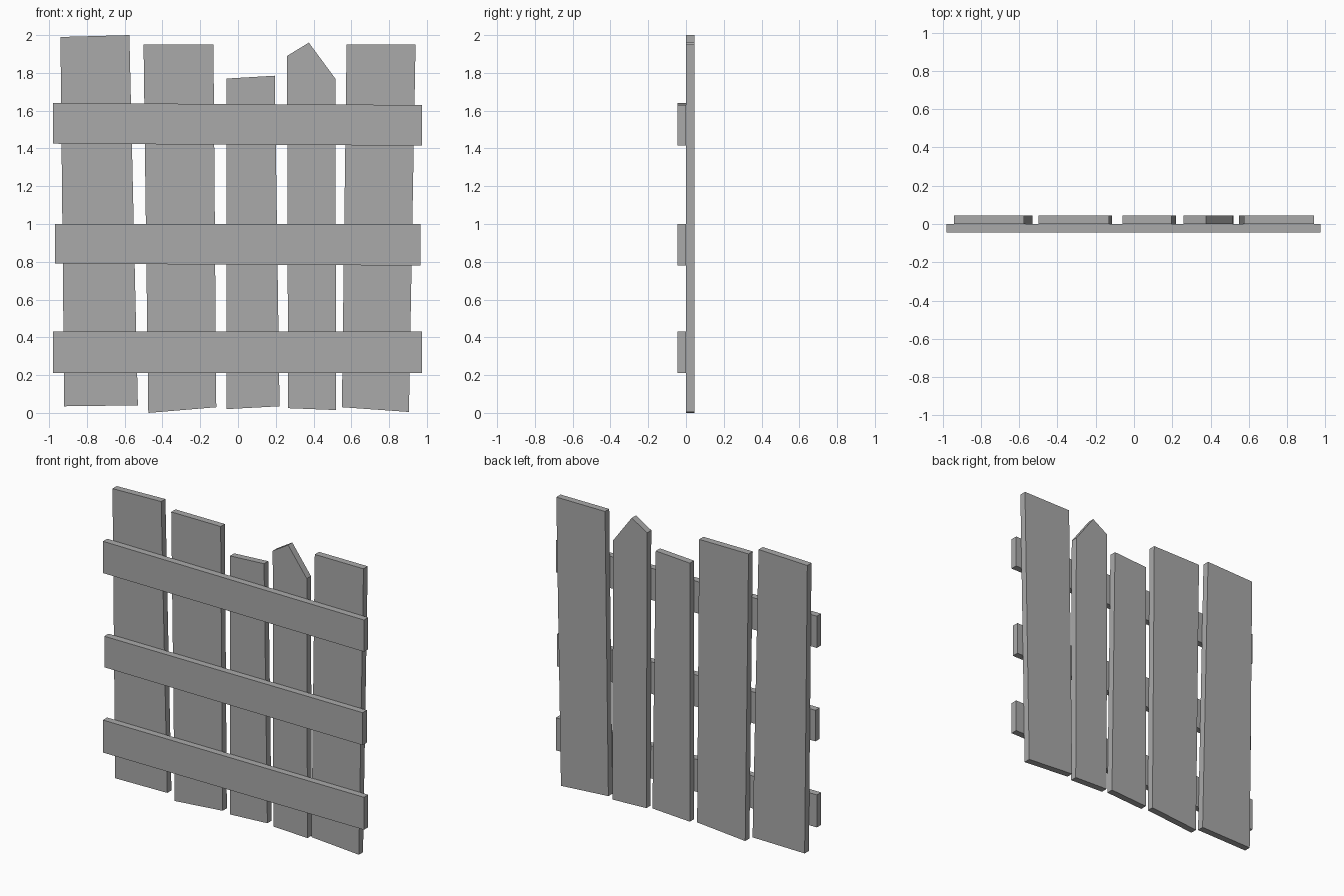
import bpy
import bmesh

cube = bpy.data.objects.get("Cube")
if cube:
    bpy.data.objects.remove(cube, do_unlink=True)

THICK = 0.045

# One plain grey for all boards
grey = bpy.data.materials.new("plain_grey")
grey.use_nodes = True
colour = (0.4, 0.4, 0.4, 1)
grey.diffuse_color = colour
grey.node_tree.nodes["Principled BSDF"].inputs["Base Color"].default_value = colour


def board(name, outline, y_front):
    """Extrude a front outline (x, z) backwards by the board thickness."""
    bm = bmesh.new()
    face = bm.faces.new([bm.verts.new((x, y_front, z)) for x, z in outline])
    extruded = bmesh.ops.extrude_face_region(bm, geom=[face])["geom"]
    moved = [v for v in extruded if isinstance(v, bmesh.types.BMVert)]
    bmesh.ops.translate(bm, verts=moved, vec=(0, THICK, 0))
    bmesh.ops.recalc_face_normals(bm, faces=bm.faces)
    mesh = bpy.data.meshes.new(name)
    bm.to_mesh(mesh)
    bm.free()
    mesh.materials.append(grey)
    obj = bpy.data.objects.new(name, mesh)
    bpy.context.collection.objects.link(obj)


# Upright planks, each cut a little crooked
planks = {
    "plank_far_right": [(-0.94, 1.99), (-0.575, 2.0), (-0.53, 0.04), (-0.92, 0.035)],
    "plank_right": [(-0.5, 1.95), (-0.13, 1.95), (-0.115, 0.03), (-0.475, 0)],
    "plank_middle": [(-0.06, 1.77), (0.195, 1.785), (0.22, 0.035), (-0.06, 0.02)],
    "plank_pointed": [(0.26, 1.89), (0.375, 1.96), (0.515, 1.77), (0.52, 0.015), (0.265, 0.025)],
    "plank_far_left": [(0.575, 1.95), (0.94, 1.95), (0.905, 0.005), (0.55, 0.03)],
}
for name, outline in planks.items():
    board(name, outline, 0)

# Cross rails nailed to the front
rails = {
    "rail_top": [(-0.98, 1.64), (0.975, 1.63), (0.975, 1.415), (-0.98, 1.425)],
    "rail_middle": [(-0.97, 1.0), (0.965, 1.0), (0.965, 0.78), (-0.97, 0.79)],
    "rail_bottom": [(-0.98, 0.43), (0.975, 0.43), (0.975, 0.21), (-0.98, 0.21)],
}
for name, outline in rails.items():
    board(name, outline, -THICK)
